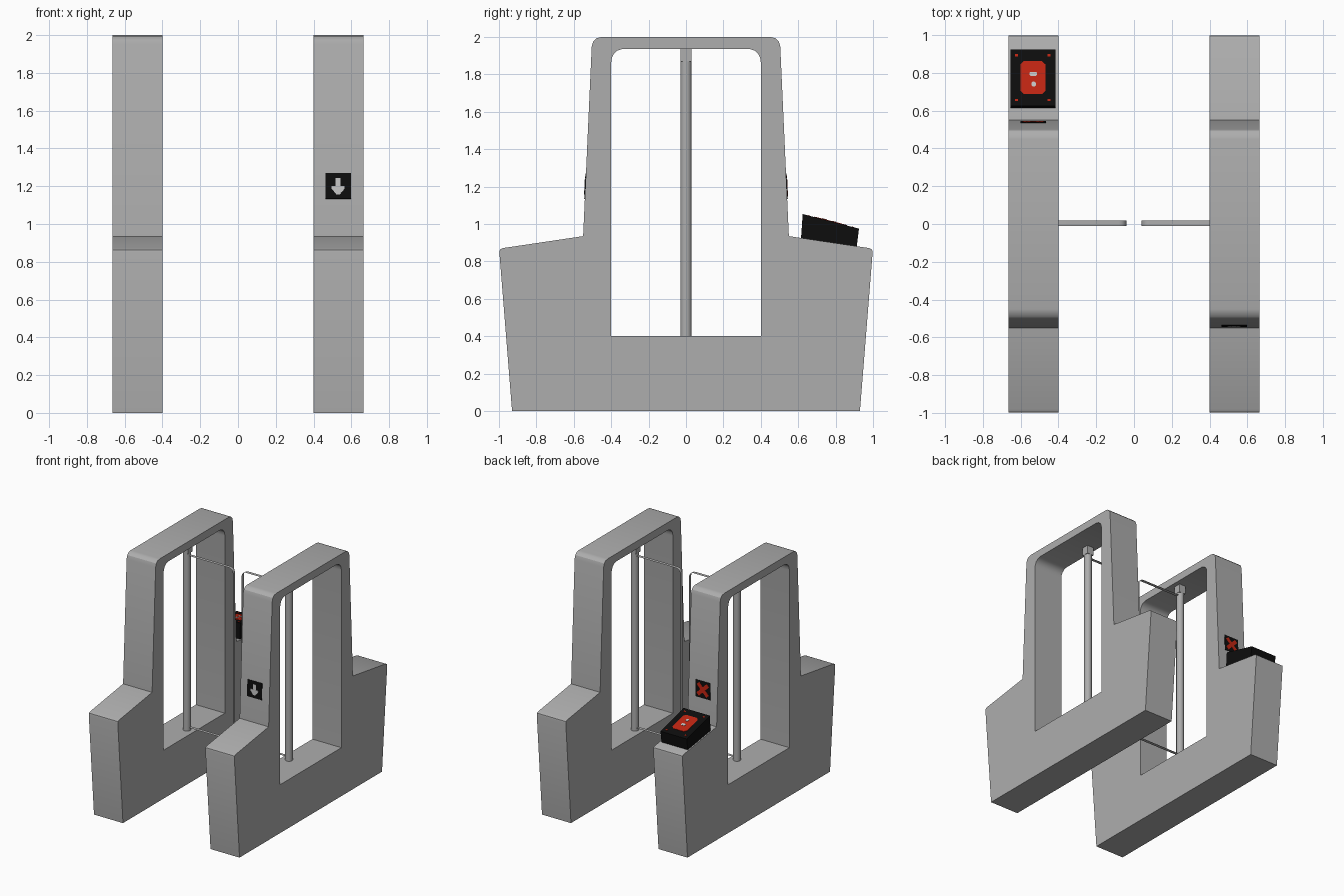
import bpy, bmesh, math
from mathutils import Vector

if "Cube" in bpy.data.objects:
    bpy.data.objects.remove(bpy.data.objects["Cube"])


def material(name, rgb):
    m = bpy.data.materials.new(name)
    m.diffuse_color = (*rgb, 1)
    m.use_nodes = True
    m.node_tree.nodes["Principled BSDF"].inputs["Base Color"].default_value = m.diffuse_color
    return m


GREY = material("brushed_grey", (0.42, 0.42, 0.42))
BLACK = material("matte_black", (0.004, 0.004, 0.004))
RED = material("signal_red", (0.52, 0.018, 0.006))
LIGHT = material("light_grey", (0.55, 0.55, 0.55))


def finish(bm, name, mat, smooth=False, fix=True):
    if fix:
        bmesh.ops.recalc_face_normals(bm, faces=bm.faces)
    me = bpy.data.meshes.new(name)
    bm.to_mesh(me)
    bm.free()
    me.materials.append(mat)
    ob = bpy.data.objects.new(name, me)
    bpy.context.collection.objects.link(ob)
    if smooth:
        bpy.ops.object.select_all(action='DESELECT')
        ob.select_set(True)
        bpy.context.view_layer.objects.active = ob
        bpy.ops.object.shade_smooth_by_angle(angle=math.radians(30))
    return ob


def prism(name, loops, direction, mat, smooth=False):
    """Extrude one or more flat 3D polygons (sharing edges) along a direction."""
    bm = bmesh.new()
    for pts in loops:
        bm.faces.new([bm.verts.new(p) for p in pts])
    bmesh.ops.remove_doubles(bm, verts=bm.verts, dist=1e-5)
    bmesh.ops.recalc_face_normals(bm, faces=bm.faces)
    ext = bmesh.ops.extrude_face_region(bm, geom=bm.faces[:], use_keep_orig=True)
    moved = [g for g in ext["geom"] if isinstance(g, bmesh.types.BMVert)]
    bmesh.ops.translate(bm, verts=moved, vec=Vector(direction))
    return finish(bm, name, mat, smooth)


def plate(name, pts, frame, mat, lift, thick=0.002):
    """Thin plate drawn in a local 2D frame (origin, right, up)."""
    o, u, v = (Vector(a) for a in frame)
    u.normalize()
    v.normalize()
    n = u.cross(v)
    return prism(name, [[o + u * a + v * b + n * lift for a, b in pts]], n * thick, mat)


def rect(cx, cy, w, h, cut=0.0):
    w, h = w / 2, h / 2
    if not cut:
        return [(cx - w, cy - h), (cx + w, cy - h), (cx + w, cy + h), (cx - w, cy + h)]
    return [(cx - w + cut, cy - h), (cx + w - cut, cy - h), (cx + w, cy - h + cut),
            (cx + w, cy + h - cut), (cx + w - cut, cy + h), (cx - w + cut, cy + h),
            (cx - w, cy + h - cut), (cx - w, cy - h + cut)]


# Half of the cabinet side profile (y, z), outer edge up, window edge down
HALF = [(0, 0), (0.93, 0), (0.998, 0.85), (0.995, 0.863), (0.98, 0.871), (0.55, 0.935),
        (0.504, 1.95), (0.495, 1.978), (0.477, 1.994), (0.45, 2.0), (0, 2.0),
        (0, 1.936), (0.34, 1.936), (0.367, 1.927), (0.386, 1.91), (0.396, 1.89),
        (0.4, 1.865), (0.4, 0.4), (0, 0.4)]

for side, s in (("left", -1), ("right", 1)):
    # cabinet with window opening
    prism(side + "_cabinet",
          [[(s * 0.4, y, z) for y, z in HALF], [(s * 0.4, -y, z) for y, z in HALF]],
          (s * 0.265, 0, 0), GREY, True)

    # hinge post
    bm = bmesh.new()
    bmesh.ops.create_cone(bm, cap_ends=True, segments=16, radius1=0.03, radius2=0.03, depth=1.50)
    bmesh.ops.translate(bm, verts=bm.verts, vec=(s * 0.466, 0, 1.14))
    finish(bm, side + "_hinge_post", GREY, True)

    # square block at the top of the post
    bm = bmesh.new()
    bmesh.ops.create_cube(bm, size=1)
    bmesh.ops.scale(bm, verts=bm.verts, vec=(0.06, 0.06, 0.07))
    bmesh.ops.translate(bm, verts=bm.verts, vec=(s * 0.466, 0, 1.903))
    finish(bm, side + "_post_block", GREY)

    # rim of the swing gate: an open ribbon with rounded corners
    path = [(0.45, 1.845)]
    for cz, a0 in ((1.805, 90), (0.465, 180)):
        for i in range(5):
            a = math.radians(a0 + i * 22.5)
            path.append((0.08 + 0.04 * math.cos(a), cz + 0.04 * math.sin(a)))
    path.append((0.45, 0.425))
    bm = bmesh.new()
    rows = [[bm.verts.new((s * x, y, z)) for y in (-0.01, 0.018)] for x, z in path]
    for a, b in zip(rows, rows[1:]):
        quad = [a[0], b[0], b[1], a[1]]
        bm.faces.new(quad if s < 0 else quad[::-1])
    finish(bm, side + "_gate_rim", GREY, True, fix=False)

# Entry sign with down arrow, on the front of the right cabinet
front = ((0.53, -0.538, 1.202), (1, 0, 0), (0, 0.045, 1))
plate("entry_sign", rect(0, 0, 0.135, 0.137), front, BLACK, 0, 0.003)
arrow = [(-0.013, 0.042), (-0.013, 0.0), (-0.035, 0.0), (-0.035, -0.014), (-0.01, -0.045),
         (0.01, -0.045), (0.035, -0.014), (0.035, 0.0), (0.013, 0.0), (0.013, 0.042)]
plate("entry_arrow", arrow, front, LIGHT, 0.003)

# No-entry sign with cross, on the back of the left cabinet
back = ((-0.533, 0.538, 1.202), (-1, 0, 0), (0, -0.045, 1))
plate("stop_sign", rect(0, 0, 0.135, 0.137), back, BLACK, 0, 0.003)
cross = []
for k in range(4):
    a = math.radians(90 * k)
    for x, y in ((0.022, 0.0), (0.056, 0.034), (0.034, 0.056)):
        cross.append((x * math.cos(a) - y * math.sin(a), x * math.sin(a) + y * math.cos(a)))
plate("stop_cross", cross, back, RED, 0.003)

# Ticket reader on the sloped ledge of the left cabinet
prism("ticket_reader",
      [[(-0.655, y, z) for y, z in ((0.615, 0.924), (0.913, 0.88), (0.925, 0.975), (0.624, 1.053))]],
      (0.24, 0, 0), BLACK)
top = ((-0.535, 0.7745, 1.014), (1, 0, 0), (0, 0.301, -0.078))
plate("reader_panel", rect(0, 0, 0.132, 0.18, 0.018), top, RED, 0, 0.003)
plate("panel_icon_upper", rect(0.002, 0.02, 0.038, 0.022, 0.005), top, LIGHT, 0.003)
plate("panel_icon_lower", rect(0.004, -0.036, 0.022, 0.026, 0.006), top, LIGHT, 0.003)
for i, (a, b) in enumerate(((-1, -1), (1, -1), (1, 1), (-1, 1))):
    plate("reader_corner_mark_%d" % (i + 1), rect(a * 0.086, b * 0.122, 0.016, 0.012), top, RED, 0)
